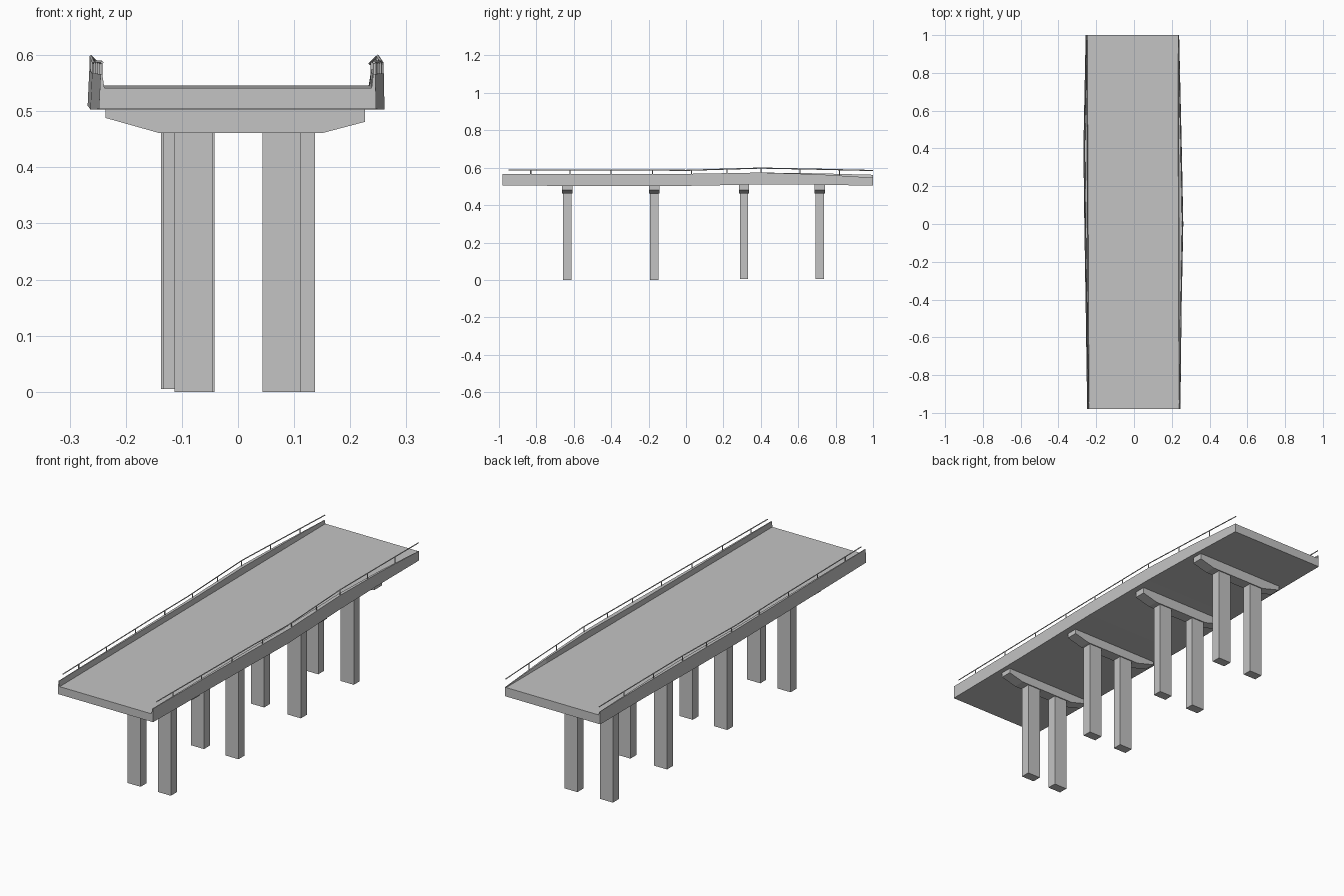
import bpy, bmesh
from mathutils import Vector

if "Cube" in bpy.data.objects:
    bpy.data.objects.remove(bpy.data.objects["Cube"], do_unlink=True)

concrete = bpy.data.materials.new("concrete grey")
concrete.use_nodes = True
concrete.diffuse_color = (0.55, 0.55, 0.55, 1)
concrete.node_tree.nodes["Principled BSDF"].inputs["Base Color"].default_value = (0.55, 0.55, 0.55, 1)


def loft(name, rings):
    """Solid skin over rings of equal point count, capped at both ends."""
    bm = bmesh.new()
    loops = [[bm.verts.new(p) for p in ring] for ring in rings]
    n = len(loops[0])
    for a, b in zip(loops, loops[1:]):
        for i in range(n):
            j = (i + 1) % n
            bm.faces.new((a[i], a[j], b[j], b[i]))
    bm.faces.new(loops[0])
    bm.faces.new(loops[-1])
    bmesh.ops.recalc_face_normals(bm, faces=bm.faces)
    mesh = bpy.data.meshes.new(name)
    bm.to_mesh(mesh)
    bm.free()
    mesh.materials.append(concrete)
    obj = bpy.data.objects.new(name, mesh)
    bpy.context.collection.objects.link(obj)
    return obj


def rod(name, points, radius):
    """Thin square bar along a path."""
    curve = bpy.data.curves.new(name, "CURVE")
    curve.dimensions = "3D"
    curve.bevel_depth = radius
    curve.bevel_resolution = 0
    curve.use_fill_caps = True
    spline = curve.splines.new("POLY")
    spline.points.add(len(points) - 1)
    for sp, p in zip(spline.points, points):
        sp.co = (*p, 1)
    curve.materials.append(concrete)
    obj = bpy.data.objects.new(name, curve)
    bpy.context.collection.objects.link(obj)


def sample(table, y):
    """Linear interpolation in a list of (y, value)."""
    for (y0, v0), (y1, v1) in zip(table, table[1:]):
        if y <= y1:
            return v0 + (v1 - v0) * (y - y0) / (y1 - y0)
    return table[-1][1]


# Deck with parapets: right outer, left outer, underside, parapet tops by station
stations = [-0.98, -0.5, 0.0, 0.4, 0.7, 1.0]
right_outer = list(zip(stations, [-0.248, -0.255, -0.263, -0.268, -0.262, -0.256]))
left_outer = list(zip(stations, [0.246, 0.251, 0.261, 0.253, 0.246, 0.239]))
underside = list(zip(stations, [0.504, 0.503, 0.503, 0.510, 0.509, 0.504]))
right_top = list(zip(stations, [0.566, 0.567, 0.567, 0.574, 0.570, 0.562]))
left_top = list(zip(stations, [0.566, 0.567, 0.567, 0.574, 0.565, 0.547]))

rings = []
for y in stations:
    t = (y + 0.98) / 1.98
    road = 0.541 + 0.005 * t
    inner_r, inner_l = -0.238 - 0.009 * t, 0.238 - 0.006 * t
    out_r, out_l = sample(right_outer, y), sample(left_outer, y)
    low = sample(underside, y)
    rings.append([
        (out_r, y, low), (out_r + 0.003, y, sample(right_top, y)),
        (inner_r - 0.004, y, sample(right_top, y)), (inner_r, y, road),
        (inner_l, y, road), (inner_l + 0.003, y, sample(left_top, y)),
        (out_l - 0.001, y, sample(left_top, y)), (out_l, y, low)])
loft("deck", rings)

# Handrails and their posts
rail_z = [(-0.95, 0.587), (-0.25, 0.588), (0.0, 0.586), (0.4, 0.598), (0.7, 0.592), (1.0, 0.585)]
post_ys = [-0.83, -0.62, -0.4, -0.18, 0.03, 0.22, 0.4, 0.61, 0.82]
for side, outer, top, shift in (("right", right_outer, right_top, 0.006),
                                ("left", left_outer, left_top, -0.004)):
    rod(side + "_handrail",
        [(sample(outer, y) + shift, y, sample(rail_z, y)) for y in [p[0] for p in rail_z]], 0.003)
    for y in post_ys:
        x = sample(outer, y) + shift
        rod(side + "_rail_post",
            [(x, y, sample(top, y) - 0.004), (x, y, sample(rail_z, y))], 0.003)

# Piers: two columns under a flared cap beam
half_w, half_d = 0.034, 0.022
piers = [(-0.635, -0.079, 0.078), (-0.17, -0.076, 0.103),
         (0.31, -0.1, 0.09), (0.715, -0.103, 0.081)]
for i, (y, right_x, left_x) in enumerate(piers):
    base = 0.0 if i < 2 else 0.005
    for side, cx in (("right", right_x), ("left", left_x)):
        loft(side + "_column", [
            [(cx + sx * half_w, y + sy * half_d, z)
             for sx, sy in ((-1, -1), (1, -1), (1, 1), (-1, 1))] for z in (base, 0.465)])
    low = sample(underside, y) + 0.001
    cap = [(-0.14, 0.461), (0.15, 0.461), (0.226, 0.481), (0.226, low),
           (-0.236, low), (-0.236, 0.488)]
    loft("cap_beam", [[(x, y + d, z) for x, z in cap] for d in (-0.027, 0.027)])
